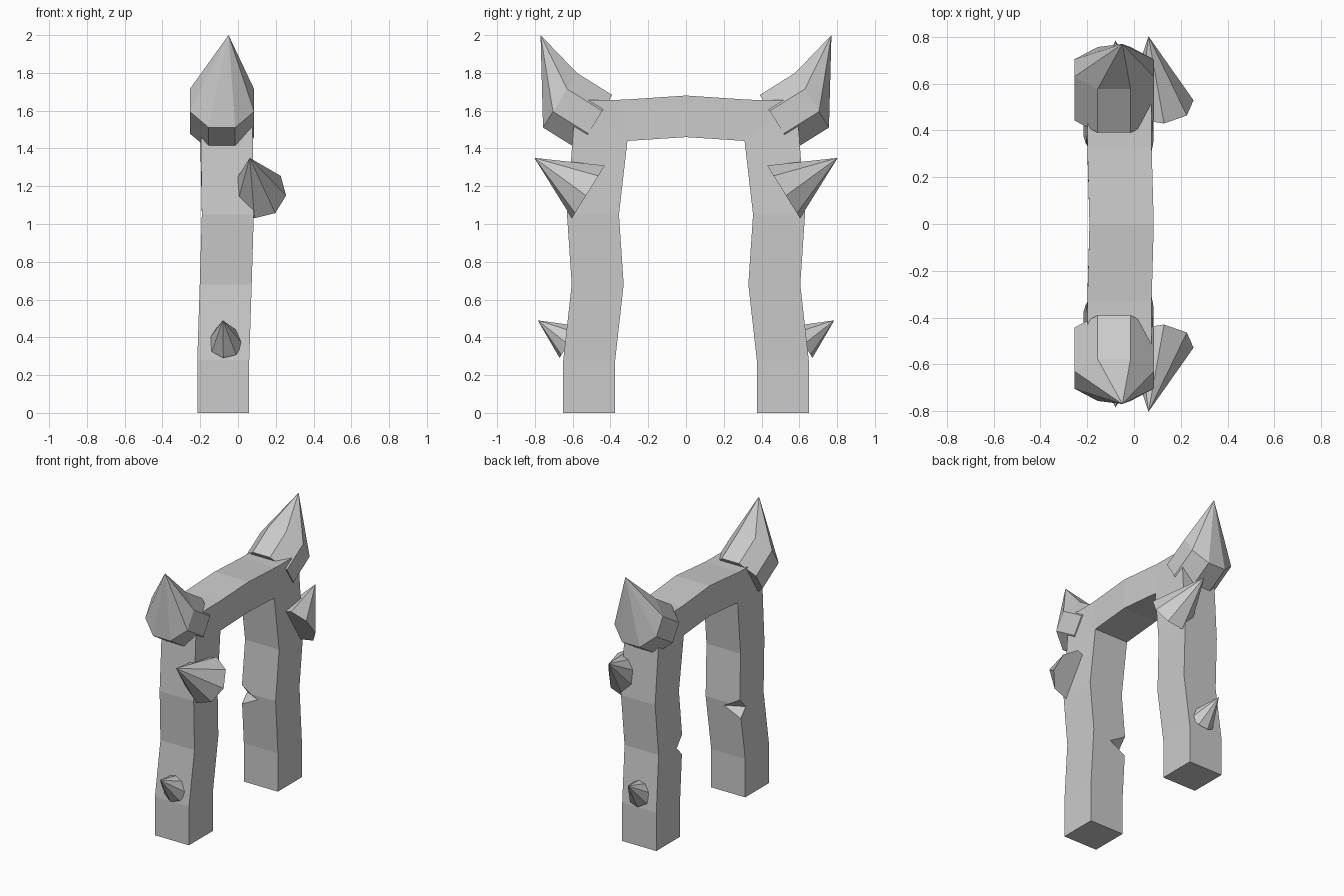
import bpy, bmesh
from math import cos, sin, radians
from mathutils import Vector

cube = bpy.data.objects.get("Cube")
if cube:
    bpy.data.objects.remove(cube, do_unlink=True)

stone = bpy.data.materials.new("grey_stone")
stone.use_nodes = True
GREY = (0.6, 0.6, 0.6, 1)
stone.diffuse_color = GREY
stone.node_tree.nodes["Principled BSDF"].inputs["Base Color"].default_value = GREY


def finish(name, bm):
    """Turn a bmesh into a flat shaded stone object."""
    bmesh.ops.recalc_face_normals(bm, faces=bm.faces)
    mesh = bpy.data.meshes.new(name)
    bm.to_mesh(mesh)
    bm.free()
    mesh.materials.append(stone)
    obj = bpy.data.objects.new(name, mesh)
    bpy.context.collection.objects.link(obj)
    return obj


def mirror_y(obj):
    mod = obj.modifiers.new("mirror", 'MIRROR')
    mod.use_axis = (False, True, False)
    mod.use_clip = True


def loft(bm, rings):
    """Skin closed rings of equal length one after another."""
    for a, b in zip(rings, rings[1:]):
        for i in range(len(a)):
            j = (i + 1) % len(a)
            bm.faces.new((a[i], a[j], b[j], b[i]))


# Crooked half arch: inner y, z, outer y, z, centre x
WIDTH = 0.275
sections = [
    (0.375, 0.00, 0.65, 0.00, -0.078),
    (0.375, 0.28, 0.65, 0.28, -0.078),
    (0.33, 0.68, 0.605, 0.68, -0.065),
    (0.355, 1.05, 0.63, 1.05, -0.054),
    (0.31, 1.44, 0.585, 1.655, -0.062),
    (0.31, 1.44, 0.33, 1.658, -0.062),
    (0.00, 1.46, 0.00, 1.68, -0.053),
]
bm = bmesh.new()
rings = []
for yi, zi, yo, zo, cx in sections:
    l, r = cx - WIDTH / 2, cx + WIDTH / 2
    rings.append([bm.verts.new(p) for p in
                  ((l, yi, zi), (r, yi, zi), (r, yo, zo), (l, yo, zo))])
loft(bm, rings)
bm.faces.new(rings[0])
bm.faces.new(rings[-1])
bmesh.ops.remove_doubles(bm, verts=bm.verts, dist=0.0005)
arch = finish("arch", bm)

# Chipped inner corner of each leg
bm = bmesh.new()
bmesh.ops.create_icosphere(bm, subdivisions=1, radius=1)
bm.clear()
mid = [bm.verts.new((-0.203 + x, 0.333 + y, 0.65))
       for x, y in ((0.13, 0), (0, 0.065), (-0.13, 0), (0, -0.065))]
for dz in (0.075, -0.075):
    pole = bm.verts.new((-0.203, 0.333, 0.65 + dz))
    for i in range(4):
        bm.faces.new((mid[i], mid[(i + 1) % 4], pole))
chip = finish("chip_cutter", bm)
chip.hide_render = True
chip.display_type = 'WIRE'
cut = arch.modifiers.new("chip", 'BOOLEAN')
cut.operation = 'DIFFERENCE'
cut.solver = 'EXACT'
cut.object = chip
bpy.context.view_layer.objects.active = arch
arch.select_set(True)
bpy.ops.object.modifier_apply(modifier="chip")
bpy.data.objects.remove(chip, do_unlink=True)

# Remove the middle cap so the mirrored halves join cleanly
bm = bmesh.new()
bm.from_mesh(arch.data)
caps = [f for f in bm.faces if all(abs(v.co.y) < 0.001 for v in f.verts)]
bmesh.ops.delete(bm, geom=caps, context='FACES')
bm.to_mesh(arch.data)
bm.free()
mirror_y(arch)

# Spikes share one outward and upward tilt
AXIS = Vector((0, 0.85, 0.53)).normalized()
SIDE = Vector((1, 0, 0))
RISE = AXIS.cross(SIDE)
if RISE.z < 0:
    RISE.negate()


def spike(name, centre, rx, rz, turn, tip, root=0.0, sides=8):
    """Leaning cone, with an optional prism root behind its base."""
    bm = bmesh.new()
    angles = [radians(turn + 360 * i / sides) for i in range(sides)]
    rings = []
    for depth in ((root, 0) if root else (0,)):
        c = Vector(centre) - AXIS * depth
        rings.append([bm.verts.new(c + SIDE * rx * cos(a) + RISE * rz * sin(a))
                      for a in angles])
    loft(bm, rings)
    bm.faces.new(rings[0])
    apex = bm.verts.new(tip)
    for i in range(sides):
        bm.faces.new((rings[-1][i], rings[-1][(i + 1) % sides], apex))
    mirror_y(finish(name, bm))


spike("top_spikes", (-0.085, 0.667, 1.655), 0.184, 0.184, 22.5,
      (-0.05, 0.77, 2.0), root=0.22)
spike("middle_spikes", (0.108, 0.517, 1.17), 0.148, 0.166, -8,
      (0.062, 0.803, 1.35))
spike("lower_spikes", (-0.065, 0.617, 0.375), 0.092, 0.1, -8,
      (-0.08, 0.785, 0.49))
